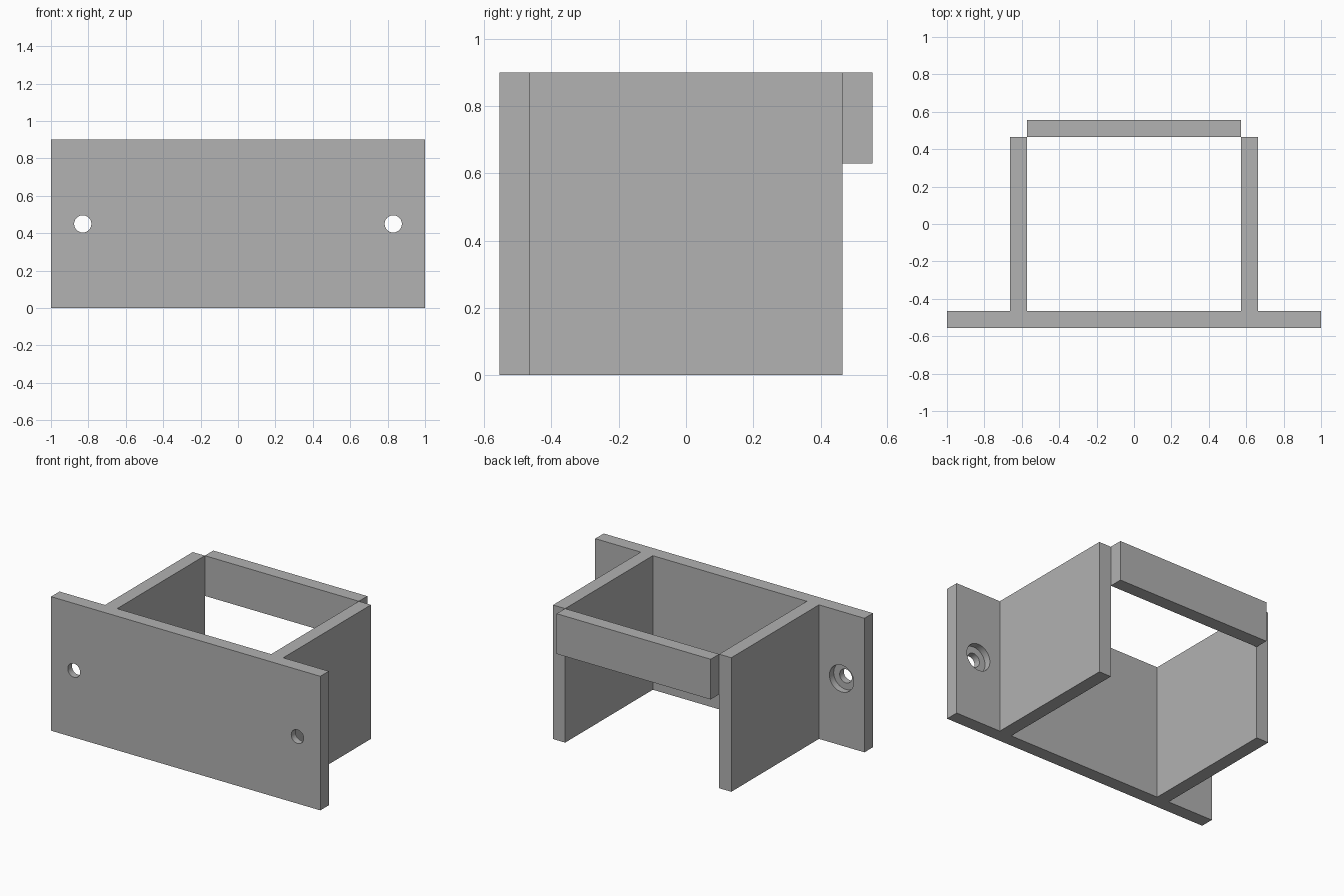
import bpy
import bmesh
import math

cube = bpy.data.objects.get("Cube")
if cube:
    bpy.data.objects.remove(cube, do_unlink=True)

# Single grey material
grey = bpy.data.materials.new("plain_grey")
grey.use_nodes = True
GREY = (0.445, 0.445, 0.445, 1)
grey.diffuse_color = GREY
grey.node_tree.nodes["Principled BSDF"].inputs["Base Color"].default_value = GREY

HEIGHT = 0.9
FRONT, PLATE_BACK, WALL_BACK, BACK = -0.555, -0.465, 0.465, 0.555
WALL_IN, WALL_OUT = 0.572, 0.662


def extrude_profile(name, points, z0, z1):
    """Solid made by raising an xy outline from z0 to z1."""
    bm = bmesh.new()
    base = bm.faces.new([bm.verts.new((x, y, z0)) for x, y in points])
    top = bmesh.ops.extrude_face_region(bm, geom=[base])["geom"]
    verts = [v for v in top if isinstance(v, bmesh.types.BMVert)]
    bmesh.ops.translate(bm, verts=verts, vec=(0, 0, z1 - z0))
    bmesh.ops.recalc_face_normals(bm, faces=bm.faces)
    mesh = bpy.data.meshes.new(name)
    bm.to_mesh(mesh)
    bm.free()
    mesh.materials.append(grey)
    obj = bpy.data.objects.new(name, mesh)
    bpy.context.collection.objects.link(obj)
    return obj


def drill(target, name, x, y0, y1, radius):
    """Cut a round hole along y through the target."""
    bpy.ops.mesh.primitive_cylinder_add(
        vertices=48, radius=radius, depth=y1 - y0,
        location=(x, (y0 + y1) / 2, HEIGHT / 2), rotation=(math.pi / 2, 0, 0))
    cutter = bpy.context.object
    cutter.name = name
    cutter.data.materials.append(grey)
    cutter.hide_render = True
    cutter.hide_set(True)
    cutter.display_type = 'WIRE'
    mod = target.modifiers.new(name, 'BOOLEAN')
    mod.operation = 'DIFFERENCE'
    mod.solver = 'EXACT'
    mod.object = cutter


# Front plate and both side walls as one outline, mirrored across x
half = [(1, FRONT), (1, PLATE_BACK), (WALL_OUT, PLATE_BACK),
        (WALL_OUT, WALL_BACK), (WALL_IN, WALL_BACK), (WALL_IN, PLATE_BACK)]
outline = half + [(-x, y) for x, y in reversed(half)]
body = extrude_profile("plate_and_side_walls", outline, 0, HEIGHT)

# Screw holes, with a wider recess on the back of the plate
for side, x in (("left", 0.83), ("right", -0.83)):
    drill(body, side + "_screw_hole_cutter", x, FRONT - 0.1, PLATE_BACK + 0.05, 0.046)
    drill(body, side + "_recess_cutter", x, PLATE_BACK - 0.045, PLATE_BACK + 0.05, 0.09)

# Crossbar behind the walls, along the top
extrude_profile("rear_crossbar",
                [(-WALL_IN, WALL_BACK), (WALL_IN, WALL_BACK),
                 (WALL_IN, BACK), (-WALL_IN, BACK)], 0.63, HEIGHT)

# Smooth hole walls, sharp edges elsewhere
bpy.ops.object.select_all(action='DESELECT')
body.select_set(True)
bpy.context.view_layer.objects.active = body
for mod in [m.name for m in body.modifiers]:
    bpy.ops.object.modifier_apply(modifier=mod)
bpy.ops.object.shade_smooth_by_angle(angle=math.radians(30))
for obj in [o for o in bpy.context.collection.objects if o.name.endswith("_cutter")]:
    bpy.data.objects.remove(obj, do_unlink=True)
